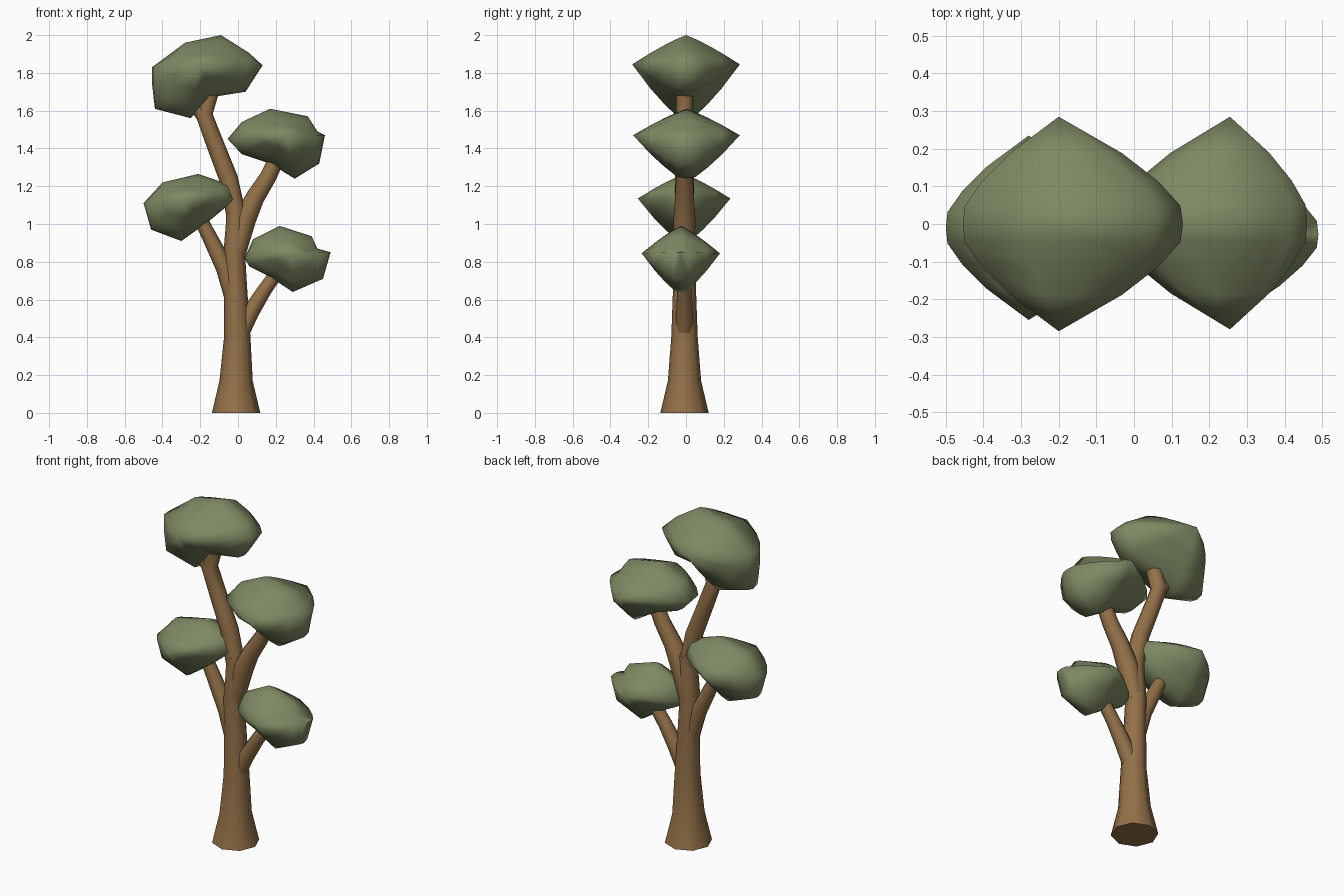
import bpy, bmesh, math
from mathutils import Vector

cube = bpy.data.objects.get("Cube")
if cube:
    bpy.data.objects.remove(cube)


def make_material(name, colour):
    mat = bpy.data.materials.new(name)
    mat.use_nodes = True
    mat.diffuse_color = (*colour, 1)
    mat.node_tree.nodes["Principled BSDF"].inputs["Base Color"].default_value = (*colour, 1)
    return mat


bark = make_material("bark brown", (0.295, 0.165, 0.066))
leaf = make_material("leaf green", (0.205, 0.25, 0.125))


def finish(bm, name, material, angle):
    bmesh.ops.recalc_face_normals(bm, faces=bm.faces)
    mesh = bpy.data.meshes.new(name)
    bm.to_mesh(mesh)
    bm.free()
    mesh.materials.append(material)
    obj = bpy.data.objects.new(name, mesh)
    bpy.context.collection.objects.link(obj)
    bpy.ops.object.select_all(action='DESELECT')
    obj.select_set(True)
    bpy.context.view_layer.objects.active = obj
    bpy.ops.object.shade_smooth_by_angle(angle=math.radians(angle))


def bridge(bm, a, b):
    for i in range(len(a)):
        j = (i + 1) % len(a)
        bm.faces.new((a[i], a[j], b[j], b[i]))


def limb(name, path, sides=8):
    """Tapered tube through (x, z, radius) stations near the y = 0 plane."""
    bm = bmesh.new()
    points = [Vector((x, -0.008, z)) for x, z, radius in path]
    rings = []
    for k, (x, z, radius) in enumerate(path):
        along = points[min(k + 1, len(path) - 1)] - points[max(k - 1, 0)]
        if z == 0:
            along = Vector((0, 0, 1))
        across = Vector((0, 1, 0)).cross(along).normalized()
        ring = []
        for i in range(sides):
            a = math.tau * i / sides
            offset = across * math.cos(a) + Vector((0, math.sin(a), 0))
            ring.append(bm.verts.new(points[k] + offset * radius))
        if rings:
            bridge(bm, rings[-1], ring)
        rings.append(ring)
    bm.faces.new(rings[0])
    bm.faces.new(rings[-1])
    finish(bm, name, bark, 50)


# Leaf cross-sections: depth, width, height above and height below the peak
SECTIONS = ((0.17, 0.98, 0.87, 0.96), (0.4, 0.8, 0.66, 0.74), (0.66, 0.51, 0.39, 0.45))


def clump(name, outline, peak, front, back):
    """Leaf mass: an upright outline swelling to a peak at front and back."""
    bm = bmesh.new()
    px, pz = peak
    middle = (back - front) / 2
    half = (back + front) / 2
    rim = [bm.verts.new((x, middle, z)) for x, z in outline]
    for side in (-1, 1):
        inner = rim
        for depth, wide, above, below in SECTIONS:
            ring = [bm.verts.new((px + (x - px) * wide, middle + side * half * depth,
                                  pz + (z - pz) * (above if z > pz else below)))
                    for x, z in outline]
            bridge(bm, inner, ring)
            inner = ring
        tip = bm.verts.new((px, middle + side * half, pz))
        for i in range(len(inner)):
            bm.faces.new((inner[i], inner[(i + 1) % len(inner)], tip))
    finish(bm, name, leaf, 85)


# Trunk with a flared foot, and its branches
limb("trunk", [(-0.01, 0, 0.128), (-0.01, 0.17, 0.088), (-0.004, 0.4, 0.07),
               (-0.012, 0.65, 0.061), (-0.02, 0.85, 0.057), (-0.008, 1.0, 0.056),
               (-0.012, 1.1, 0.05)])
limb("top_branch", [(-0.008, 1.04, 0.052), (-0.05, 1.24, 0.05), (-0.12, 1.42, 0.047),
                    (-0.18, 1.58, 0.046), (-0.135, 1.74, 0.046)])
limb("top_twig", [(-0.16, 1.54, 0.04), (-0.2, 1.6, 0.04), (-0.24, 1.66, 0.035)])
limb("upper_left_branch", [(-0.01, 0.84, 0.05), (0.035, 1.02, 0.059), (0.09, 1.14, 0.05),
                           (0.16, 1.25, 0.044), (0.23, 1.4, 0.04)])
limb("lower_right_branch", [(-0.03, 0.62, 0.045), (-0.07, 0.77, 0.048), (-0.13, 0.89, 0.042),
                            (-0.18, 0.99, 0.037), (-0.23, 1.1, 0.034)])
limb("lower_left_branch", [(0.0, 0.39, 0.045), (0.065, 0.53, 0.045), (0.14, 0.65, 0.038),
                           (0.24, 0.79, 0.034)])

# Leaf masses at the branch ends
clump("top_leaves", [(-0.455, 1.83), (-0.28, 1.96), (-0.09, 2), (0.06, 1.905), (0.13, 1.84),
                     (0.04, 1.7), (-0.15, 1.67), (-0.25, 1.56), (-0.44, 1.61),
                     (-0.455, 1.74)], (-0.2, 1.845), 0.285, 0.285)
clump("upper_left_leaves", [(-0.055, 1.45), (0.02, 1.54), (0.17, 1.61), (0.37, 1.57),
                            (0.42, 1.49), (0.46, 1.47), (0.43, 1.32), (0.3, 1.24),
                            (0.17, 1.32), (0.02, 1.37)], (0.255, 1.47), 0.28, 0.285)
clump("lower_right_leaves", [(-0.5, 1.11), (-0.4, 1.22), (-0.21, 1.265), (-0.05, 1.21),
                             (-0.015, 1.13), (-0.16, 1.01), (-0.3, 0.91), (-0.46, 0.97)],
      (-0.28, 1.135), 0.255, 0.235)
clump("lower_left_leaves", [(0.035, 0.82), (0.08, 0.92), (0.22, 0.99), (0.39, 0.935),
                            (0.42, 0.87), (0.49, 0.85), (0.45, 0.71), (0.29, 0.64),
                            (0.17, 0.72), (0.06, 0.775)], (0.28, 0.845), 0.235, 0.18)
